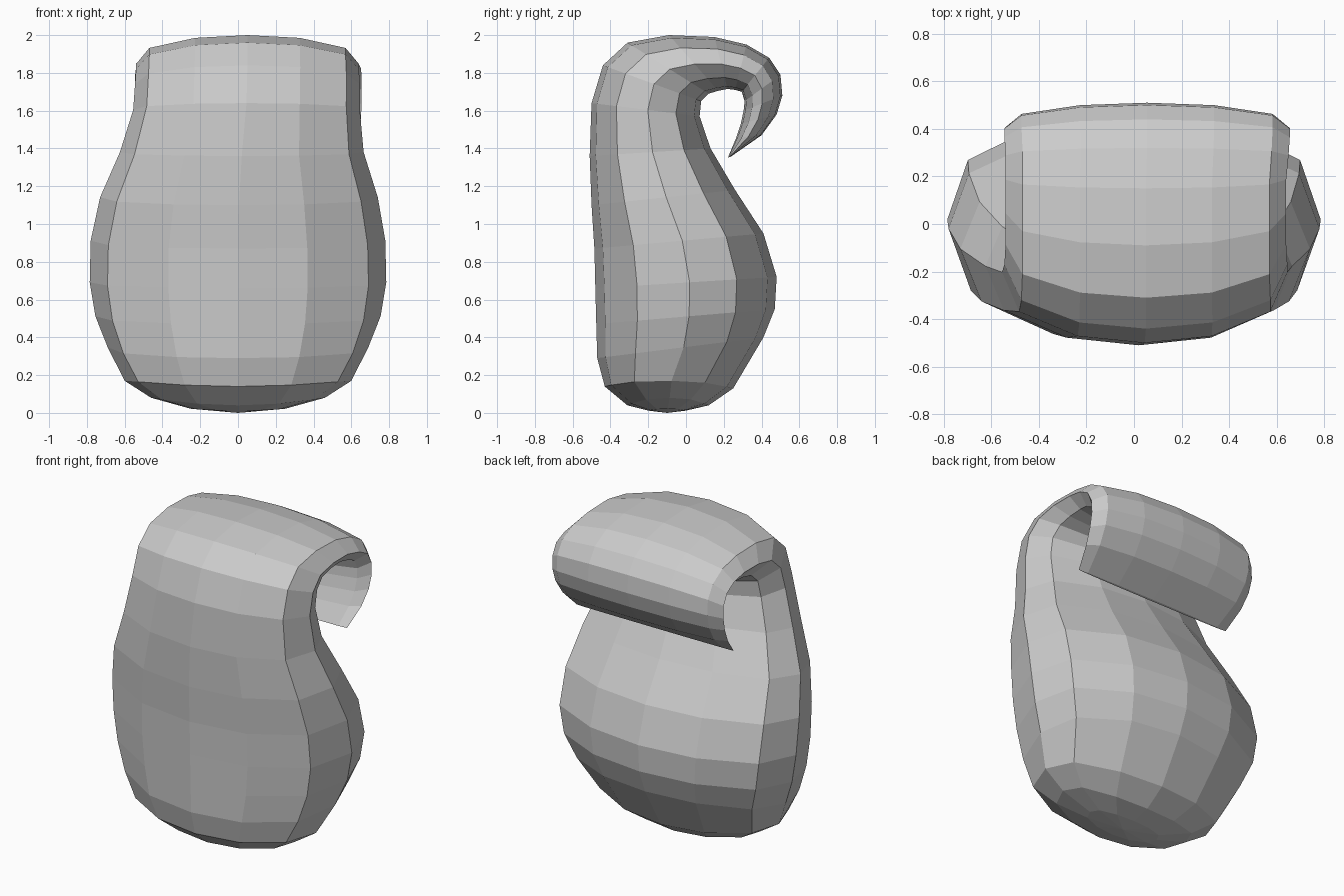
import bpy
import bmesh
from mathutils import Vector

cube = bpy.data.objects.get("Cube")
if cube:
    bpy.data.objects.remove(cube, do_unlink=True)

grey = bpy.data.materials.new("plain grey")
grey.use_nodes = True
colour = (0.6, 0.6, 0.6, 1)
grey.diffuse_color = colour
grey.node_tree.nodes["Principled BSDF"].inputs["Base Color"].default_value = colour

# Half cross-section: width fraction, depth fraction from front to back
HALF = [(0, 0), (.47, .05), (.88, .23), (1, .52), (.89, .78), (.47, .95), (0, 1)]
SECTION = HALF + [(-w, t) for w, t in HALF[-2:0:-1]]

# Stations: front y, z / back y, z / half width, sideways shift, lift of the sides
BODY = [
    (-.20, .012, .00, .012, .25, 0, .01),
    (-.31, .04, .12, .04, .46, 0, .04),
    (-.43, .14, .25, .13, .60, 0, .035),
    (-.47, .29, .41, .40, .69, 0, 0),
    (-.475, .47, .47, .55, .755, 0, 0),
    (-.48, .66, .48, .72, .785, 0, 0),
    (-.485, .87, .41, .95, .78, 0, 0),
    (-.50, 1.10, .26, 1.18, .735, .005, 0),
    (-.51, 1.36, .13, 1.40, .645, .02, 0),
    (-.50, 1.64, .072, 1.57, .60, .045, 0),
]
CURL = [
    (-.44, 1.84, .08, 1.65, .595, .05, 0),
    (-.31, 1.96, .12, 1.69, .59, .05, 0),
    (-.09, 2.00, .17, 1.705, .59, .05, 0),
    (.15, 1.99, .22, 1.715, .59, .05, 0),
    (.32, 1.95, .26, 1.71, .595, .055, 0),
    (.44, 1.88, .295, 1.70, .60, .055, 0),
    (.50, 1.79, .31, 1.65, .60, .055, 0),
    (.51, 1.68, .305, 1.60, .60, .055, 0),
    (.48, 1.58, .29, 1.53, .595, .055, 0),
    (.40, 1.47, .265, 1.455, .58, .055, 0),
    (.235, 1.355, .222, 1.352, .55, .055, 0),
]


def add_ring(bm, fy, fz, by, bz, half, shift, lift):
    front, back = Vector((shift, fy, fz)), Vector((shift, by, bz))
    return [bm.verts.new(front.lerp(back, t) + Vector((w * half, 0, lift * w * w)))
            for w, t in SECTION]


# Sack body sweeping up into the backward curl
bm = bmesh.new()
rings = [add_ring(bm, *station) for station in BODY + CURL]
count = len(SECTION)
for low, high in zip(rings, rings[1:]):
    for i in range(count):
        j = (i + 1) % count
        bm.faces.new((low[i], low[j], high[j], high[i]))

# Shallow point under the base, flat closing face at the curl tip
base = bm.verts.new((0, -.10, 0))
for i in range(count):
    bm.faces.new((base, rings[0][(i + 1) % count], rings[0][i]))
bm.faces.new(rings[-1])
bmesh.ops.recalc_face_normals(bm, faces=bm.faces)

mesh = bpy.data.meshes.new("curled_sack")
bm.to_mesh(mesh)
bm.free()
mesh.materials.append(grey)
sack = bpy.data.objects.new("curled_sack", mesh)
bpy.context.collection.objects.link(sack)
